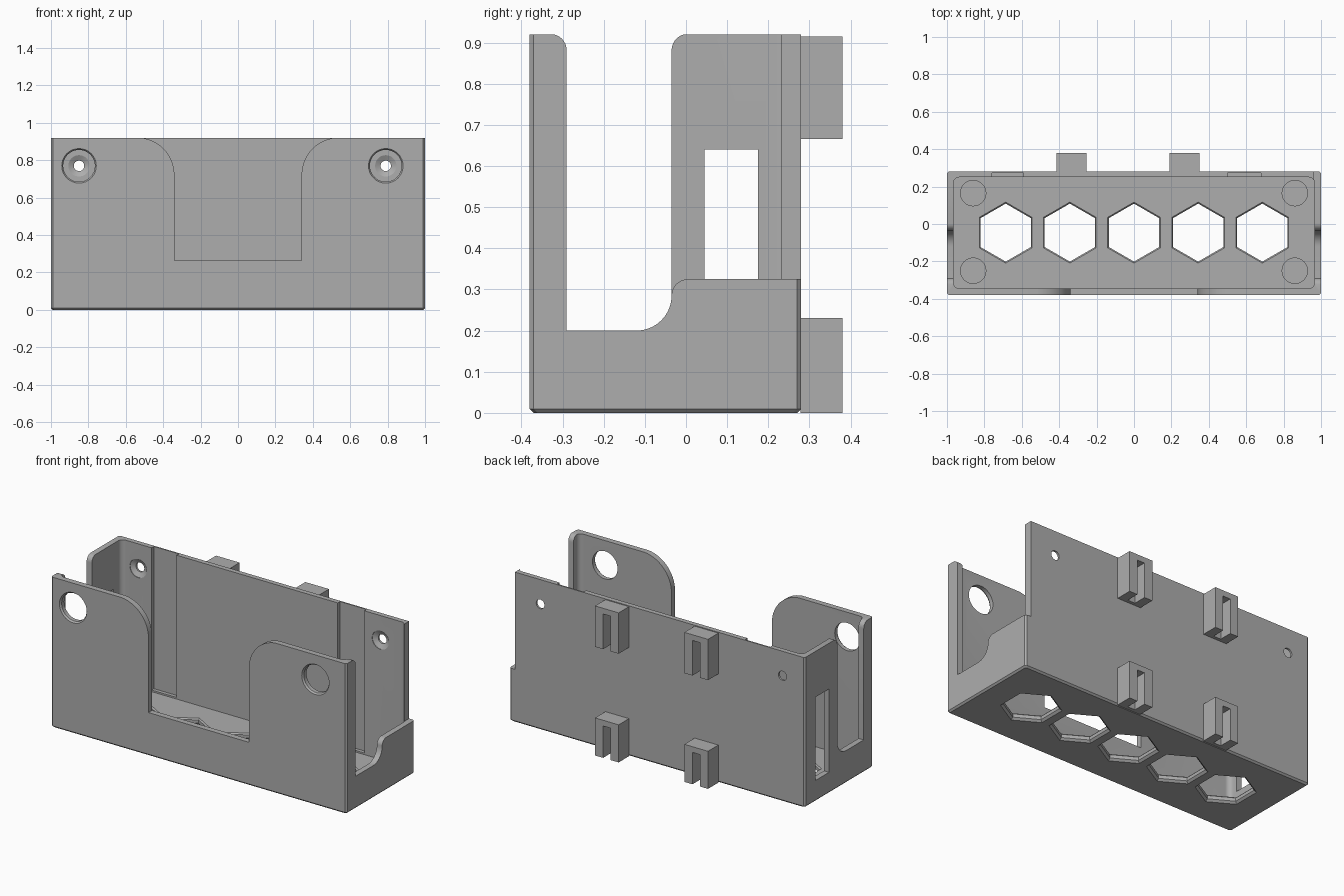
import bpy, bmesh, math

if "Cube" in bpy.data.objects:
    bpy.data.objects.remove(bpy.data.objects["Cube"])

grey = bpy.data.materials.new("plain_grey")
grey.diffuse_color = (0.42, 0.42, 0.42, 1)
grey.use_nodes = True
grey.node_tree.nodes["Principled BSDF"].inputs["Base Color"].default_value = grey.diffuse_color


def loft(name, rings):
    """Closed solid from a list of matching point rings."""
    bm = bmesh.new()
    vs = [[bm.verts.new(p) for p in r] for r in rings]
    n = len(rings[0])
    for a, b in zip(vs, vs[1:]):
        for i in range(n):
            j = (i + 1) % n
            bm.faces.new((a[i], a[j], b[j], b[i]))
    bm.faces.new(vs[0])
    bm.faces.new(vs[-1])
    bmesh.ops.recalc_face_normals(bm, faces=bm.faces)
    me = bpy.data.meshes.new(name)
    bm.to_mesh(me)
    bm.free()
    ob = bpy.data.objects.new(name, me)
    bpy.context.collection.objects.link(ob)
    me.materials.append(grey)
    return ob


def box(name, x0, x1, y0, y1, z0, z1):
    return loft(name, [[(x0, y0, z), (x1, y0, z), (x1, y1, z), (x0, y1, z)] for z in (z0, z1)])


def cut(ob, cutter):
    """Subtract the cutter and remove it."""
    m = ob.modifiers.new("cut", 'BOOLEAN')
    m.operation, m.solver, m.object = 'DIFFERENCE', 'EXACT', cutter
    bpy.context.view_layer.objects.active = ob
    bpy.ops.object.modifier_apply(modifier=m.name)
    bpy.data.objects.remove(cutter)


def arc(cx, cy, r, a0, a1, n=10):
    return [(cx + r * math.cos(math.radians(a0 + (a1 - a0) * i / n)),
             cy + r * math.sin(math.radians(a0 + (a1 - a0) * i / n))) for i in range(n + 1)]


def circle(r, n, turn=0):
    return [(r * math.cos(turn + math.tau * i / n), r * math.sin(turn + math.tau * i / n))
            for i in range(n)]


def rounded_rect(x0, x1, y0, y1, r, n=6):
    return (arc(x1 - r, y1 - r, r, 0, 90, n) + arc(x0 + r, y1 - r, r, 90, 180, n)
            + arc(x0 + r, y0 + r, r, 180, 270, n) + arc(x1 - r, y0 + r, r, 270, 360, n))


def chamfered_rect(x0, x1, y0, y1, c):
    return rounded_rect(x0, x1, y0, y1, c, 1)


# tray body: chamfered outer shell, hollowed out
X, YF, YB, H, C = 1.0, -0.38, 0.28, 0.92, 0.01
outer = chamfered_rect(-X, X, YF, YB, C)
foot = chamfered_rect(-X + C, X - C, YF + C, YB - C, C)
tray = loft("tray_body", [[(x, y, z) for x, y in ring]
                          for ring, z in ((foot, 0), (outer, C), (outer, H))])
cavity = rounded_rect(-0.965, 0.965, -0.345, 0.25, 0.03)
cut(tray, loft("cavity_cutter", [[(x, y, z) for x, y in cavity] for z in (0.04, 1.1)]))

# front opening with flared top corners
right = arc(0.54, 0.721, 0.2, 180, 90, 16)
opening = ([(-0.34, 0.265), (0.34, 0.265)] + right + [(0.54, 1.0), (-0.54, 1.0)]
           + [(-x, z) for x, z in reversed(right)])
cut(tray, loft("front_cutter", [[(x, y, z) for x, z in opening] for y in (-0.5, -0.3)]))

# side openings (y, z profiles)
strip = [(-0.33, 1.0)] + arc(-0.33, 0.881, 0.04, 90, 0, 8)
low = [(-0.29, 0.2)] + arc(-0.12, 0.285, 0.085, -90, 0)
right_side = low + arc(0.005, 0.285, 0.04, 180, 90)[1:] + [(0.4, 0.325), (0.4, 1.0)] + strip
left_side = low + arc(0.005, 0.881, 0.04, 180, 90) + [(0.005, 1.0)] + strip
cut(tray, loft("right_cutter", [[(x, y, z) for y, z in right_side] for x in (0.962, 1.1)]))
cut(tray, loft("left_cutter", [[(x, y, z) for y, z in left_side] for x in (-1.1, -0.93)]))

# slot window in the left wall
cut(tray, box("window_cutter", -1.1, -0.93, 0.045, 0.175, 0.13, 0.64))

# shallow channels inside the back wall
for x0, x1 in ((-0.76, -0.59), (0.5, 0.68)):
    cut(tray, box("channel_cutter", x0, x1, 0.2, 0.272, 0.05, 1.1))

# front access holes and countersunk screw holes in the back wall
for hx in (-0.85, 0.79):
    for steps in (((-0.39, 0.10), (-0.37, 0.085), (-0.3, 0.085)),
                  ((0.2, 0.057), (0.253, 0.057), (0.268, 0.028), (0.35, 0.028))):
        cut(tray, loft("hole_cutter", [[(hx + a, y, 0.77 + b) for a, b in circle(r, 32)]
                                       for y, r in steps]))

# hexagonal floor holes, chamfered on both sides
for i in range(-2, 3):
    steps = ((-0.01, 0.18), (0.012, 0.155), (0.032, 0.155), (0.05, 0.173))
    cut(tray, loft("hex_cutter", [[(i * 0.343 + a, -0.046 + b, z)
                                   for a, b in circle(r, 6, math.pi / 2)] for z, r in steps]))

# round pockets in the floor corners
for px in (-0.86, 0.86):
    for py in (-0.25, 0.165):
        cut(tray, loft("pocket_cutter", [[(px + a, py + b, z) for a, b in circle(0.068, 32)]
                                         for z in (0.02, 0.1)]))

# slotted mounting clips on the back
parts = [tray]
for side, cx in (("left", -0.335), ("right", 0.27)):
    for level, z0, z1 in (("lower", 0.0, 0.23), ("upper", 0.665, 0.915)):
        clip = box(f"{level}_{side}_clip", cx - 0.08, cx + 0.08, 0.278, 0.38, z0, z1)
        cut(clip, box("slot_cutter", cx - 0.025, cx + 0.025, 0.30, 0.45, z0 - 0.1, z1 - 0.035))
        parts.append(clip)

# smooth the curved walls, keep the edges sharp
bpy.ops.object.select_all(action='DESELECT')
for ob in parts:
    ob.select_set(True)
bpy.context.view_layer.objects.active = tray
bpy.ops.object.shade_smooth_by_angle(angle=math.radians(25))
